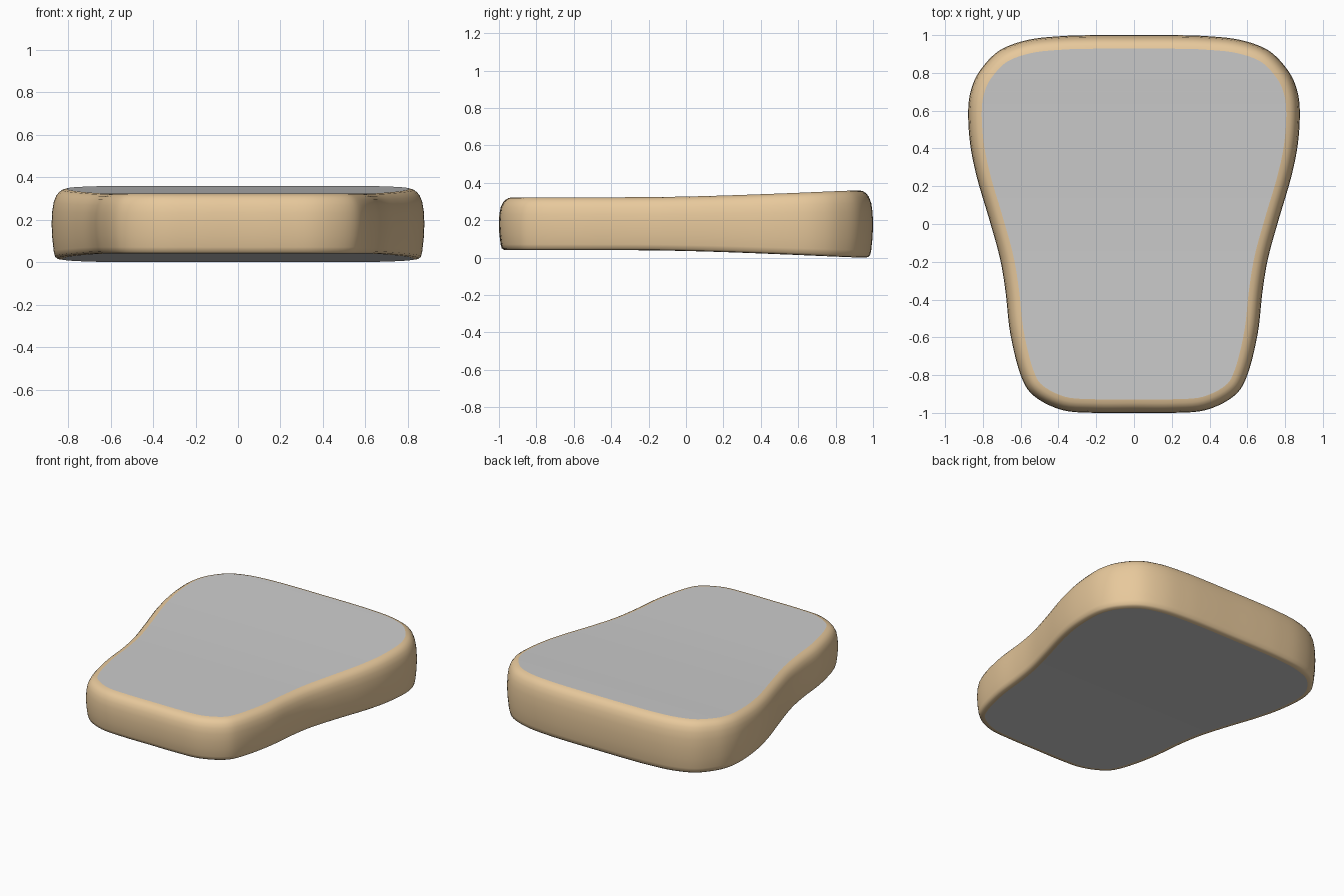
import bpy
from mathutils import Vector

if "Cube" in bpy.data.objects:
    bpy.data.objects.remove(bpy.data.objects["Cube"])

# Right half of the plan outline, back to front (x, y)
HALF = [(0, 1), (.2, 1), (.38, .995), (.56, .975), (.71, .92), (.81, .82), (.86, .72),
        (.878, .6), (.867, .42), (.83, .24), (.765, .02), (.71, -.18), (.68, -.36),
        (.655, -.58), (.6, -.8), (.53, -.91), (.38, -.985), (.2, -1), (0, -1)]
# Rim section, bottom to top (inset, height fraction)
SECTION = [(.05, 0), (.028, .008), (.016, .035), (.01, .11), (.003, .3), (0, .5), (.003, .68),
           (.01, .81), (.022, .9), (.035, .95), (.052, .985), (.072, 1)]
STEPS = 5


def smooth_half(pts):
    p = [Vector(q) for q in pts]
    p = [Vector((-p[1].x, p[1].y))] + p + [Vector((-p[-2].x, p[-2].y))]
    out = []
    for a, b, c, d in zip(p, p[1:], p[2:], p[3:]):
        for k in range(STEPS):
            t = k / STEPS
            out.append(.5 * (2 * b + (c - a) * t + (2 * a - 5 * b + 4 * c - d) * t * t
                             + (3 * b - a - 3 * c + d) * t ** 3))
    out.append(p[-2])
    return out


def z_range(y):
    # Thickness swells gently toward the back
    t = max(0, min(1, (y + .35) / 1.35))
    s = t * t * (2 - t) if t < 1 else 1
    return .04 * (1 - s), .323 + .037 * s


half = smooth_half(HALF)
right = len(half)
loop = half + [Vector((-p.x, p.y)) for p in half[-2:0:-1]]
n = len(loop)


def ring(inset, h):
    verts = []
    for i, p in enumerate(loop):
        t = (loop[(i + 1) % n] - loop[i - 1]).normalized()
        q = p + Vector((t.y, -t.x)) * inset
        lo, hi = z_range(p.y)
        verts.append((q.x, q.y, lo + (hi - lo) * h))
    return verts


def add(name, verts, faces, mat=None):
    me = bpy.data.meshes.new(name)
    me.from_pydata(verts, [], faces)
    me.shade_smooth()
    ob = bpy.data.objects.new(name, me)
    bpy.context.collection.objects.link(ob)
    if mat:
        me.materials.append(mat)


tan = bpy.data.materials.new("tan_edge")
tan.diffuse_color = (.8, .58, .33, 1)
tan.use_nodes = True
tan.node_tree.nodes["Principled BSDF"].inputs["Base Color"].default_value = tan.diffuse_color

# Rounded tan rim
verts = [v for s in SECTION for v in ring(*s)]
faces = [(r * n + (i + 1) % n, r * n + i, (r + 1) * n + i, (r + 1) * n + (i + 1) % n)
         for r in range(len(SECTION) - 1) for i in range(n)]
add("cushion_rim", verts, faces, tan)

# Grey caps, bridged straight across from side to side
cap = [(0, n - 1, 1)]
cap += [(i, n - i, n - i - 1, i + 1) for i in range(1, right - 2)]
cap += [(right - 2, right, right - 1)]
add("top_panel", ring(*SECTION[-1]), cap)
add("bottom_panel", ring(*SECTION[0]), [f[::-1] for f in cap])
